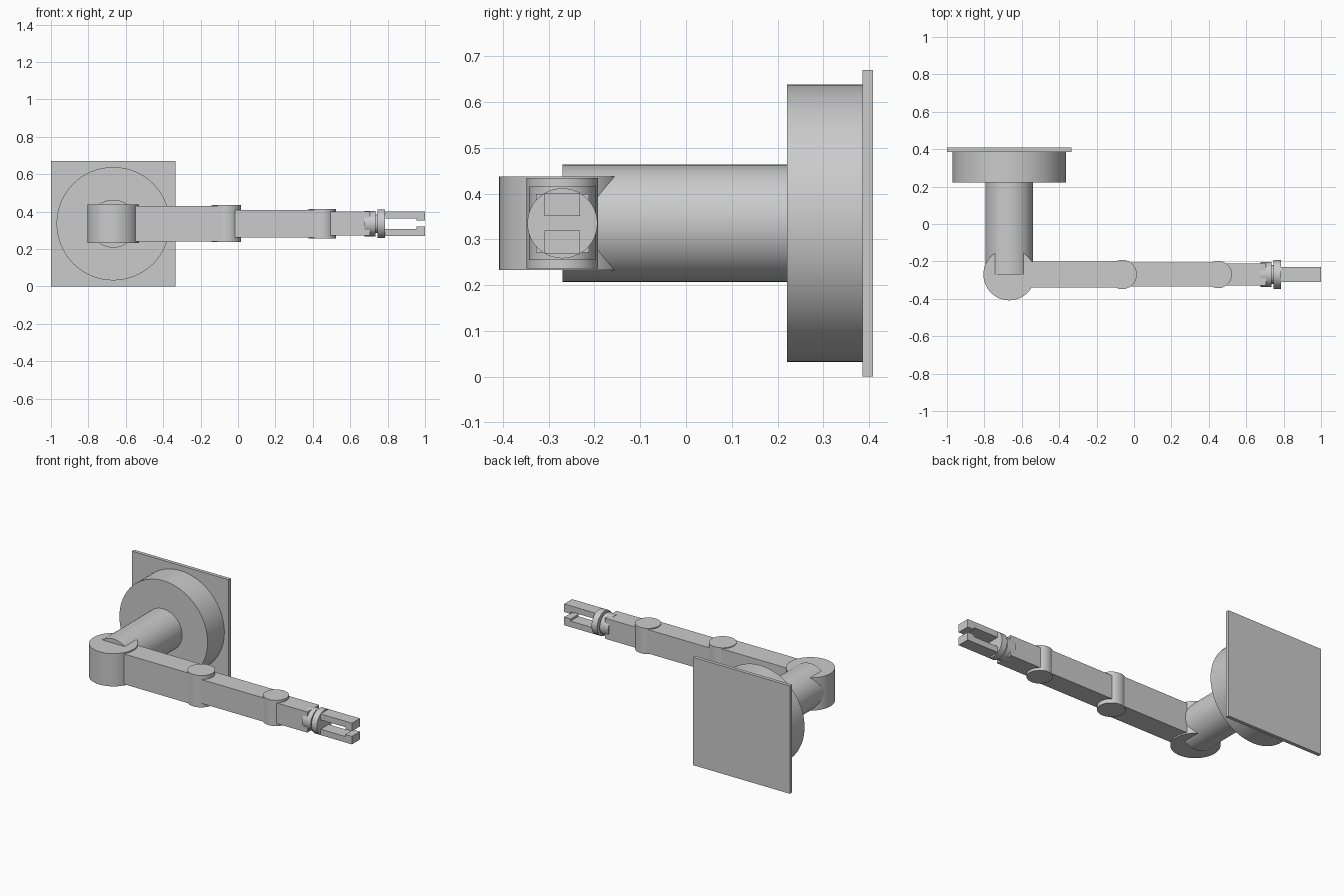
import bpy, math

if "Cube" in bpy.data.objects:
    bpy.data.objects.remove(bpy.data.objects["Cube"])

AY, AZ = -0.27, 0.335   # arm centreline (y, z)
BX = -0.667             # base axis x


def box(name, x, y, z):
    """Box from (min, max) ranges."""
    bpy.ops.mesh.primitive_cube_add(size=1, location=[sum(r) / 2 for r in (x, y, z)])
    o = bpy.context.object
    o.name = name
    o.scale = [r[1] - r[0] for r in (x, y, z)]
    bpy.ops.object.transform_apply(location=False, rotation=False, scale=True)
    return o


def cyl(name, axis, centre, r, span):
    """Cylinder along an axis; centre holds the other two coordinates in order."""
    i = 'xyz'.index(axis)
    loc = list(centre)
    loc.insert(i, sum(span) / 2)
    rot = [(0, math.pi / 2, 0), (math.pi / 2, 0, 0), (0, 0, 0)][i]
    bpy.ops.mesh.primitive_cylinder_add(vertices=64, radius=r, depth=span[1] - span[0],
                                        location=loc, rotation=rot)
    o = bpy.context.object
    o.name = name
    bpy.ops.object.shade_smooth_by_angle(angle=math.radians(30))
    return o


def around(c, h):
    return (c - h, c + h)


# Wall mount and shoulder
box("wall_plate", (-1.0, -0.335), (0.386, 0.408), (0.0, 0.67))
cyl("base_drum", 'y', (BX, AZ), 0.303, (0.221, 0.386))
cyl("base_post", 'y', (BX, AZ), 0.128, (AY, 0.221))
cyl("shoulder_joint", 'z', (BX, AY), 0.138, around(AZ, 0.102))

# Tapering arm segments: x range, half width, half height
for name, x, hy, hz in (("upper_arm", (BX, -0.063), 0.069, 0.094),
                        ("forearm", (-0.063, 0.45), 0.063, 0.074),
                        ("wrist_arm", (0.45, 0.707), 0.058, 0.064)):
    box(name, x, around(AY, hy), around(AZ, hz))

# Hinge pins between segments
cyl("elbow_joint", 'z', (-0.063, AY), 0.078, around(AZ, 0.099))
cyl("wrist_joint", 'z', (0.45, AY), 0.073, around(AZ, 0.08))

# Rotating wrist
cyl("wrist_collar", 'x', (AY, AZ), 0.067, (0.677, 0.736))
cyl("wrist_neck", 'x', (AY, AZ), 0.05, (0.73, 0.75))
cyl("gripper_disc", 'x', (AY, AZ), 0.0765, (0.747, 0.785))

# Gripper fingers: L-shaped side profile extruded across y, mirrored in z
profile = [(0.78, 0.029), (0.955, 0.029), (0.955, 0.016), (1.0, 0.016), (1.0, 0.066), (0.78, 0.066)]
for name, s in (("upper_finger", 1), ("lower_finger", -1)):
    n = len(profile)
    verts = [(x, AY + dy, AZ + s * z) for dy in (-0.039, 0.039) for x, z in profile]
    faces = [tuple(range(n)), tuple(range(2 * n - 1, n - 1, -1))]
    faces += [((i + 1) % n, i, i + n, (i + 1) % n + n) for i in range(n)]
    if s < 0:
        faces = [f[::-1] for f in faces]
    mesh = bpy.data.meshes.new(name)
    mesh.from_pydata(verts, [], faces)
    bpy.context.collection.objects.link(bpy.data.objects.new(name, mesh))
